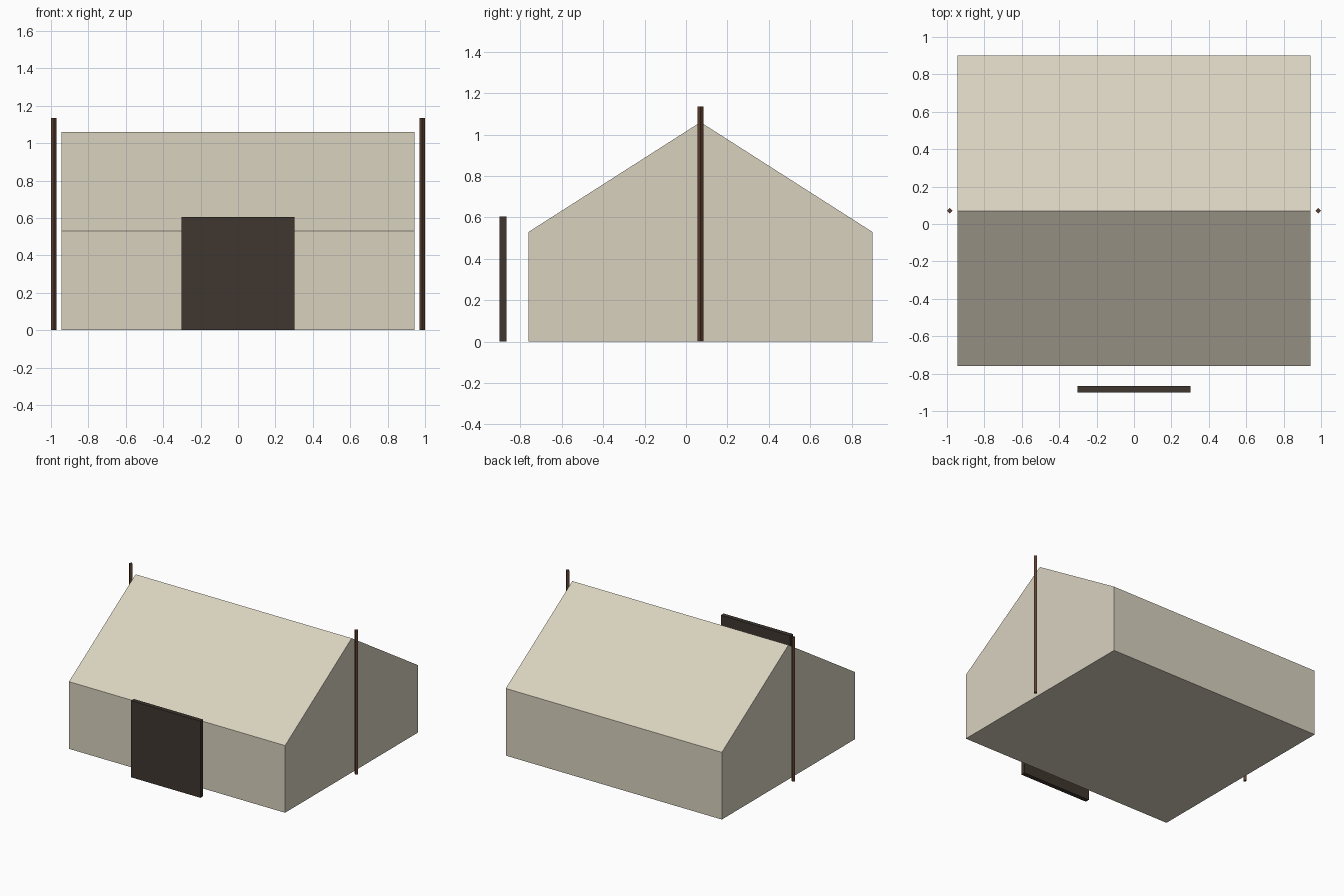
import bpy

cube = bpy.data.objects.get("Cube")
if cube:
    bpy.data.objects.remove(cube, do_unlink=True)


def material(name, rgb):
    mat = bpy.data.materials.new(name)
    mat.use_nodes = True
    mat.diffuse_color = (*rgb, 1)
    mat.node_tree.nodes["Principled BSDF"].inputs["Base Color"].default_value = (*rgb, 1)
    return mat


canvas = material("cream canvas", (0.69, 0.64, 0.52))
dark_wood = material("dark brown", (0.05, 0.038, 0.029))
brown_wood = material("post brown", (0.11, 0.052, 0.028))


def extrude_profile(name, profile, half_width, mat):
    """Extrude a closed (y, z) profile along x, centred on x = 0."""
    n = len(profile)
    verts = [(x, y, z) for x in (-half_width, half_width) for y, z in profile]
    faces = [tuple(reversed(range(n))), tuple(range(n, 2 * n))]
    faces += [(i, (i + 1) % n, n + (i + 1) % n, n + i) for i in range(n)]
    mesh = bpy.data.meshes.new(name)
    mesh.from_pydata(verts, [], faces)
    mesh.materials.append(mat)
    obj = bpy.data.objects.new(name, mesh)
    bpy.context.collection.objects.link(obj)
    return obj


# Gabled body: walls, roof slopes and floor
front, back, eave = -0.76, 0.90, 0.53
ridge_y, ridge_z = (front + back) / 2, 1.06
extrude_profile("gabled_body",
                [(front, 0), (back, 0), (back, eave), (ridge_y, ridge_z), (front, eave)],
                0.943, canvas)

# Door panel standing in front of the wall
extrude_profile("door_panel",
                [(-0.90, 0), (-0.866, 0), (-0.866, 0.605), (-0.90, 0.605)],
                0.302, dark_wood)

# Four-sided posts beside each gable
for side, label in ((1, "left"), (-1, "right")):
    bpy.ops.mesh.primitive_cylinder_add(vertices=4, radius=0.015, depth=1.135,
                                        location=(side * 0.985, ridge_y, 1.135 / 2))
    post = bpy.context.object
    post.name = label + "_post"
    post.data.materials.append(brown_wood)
